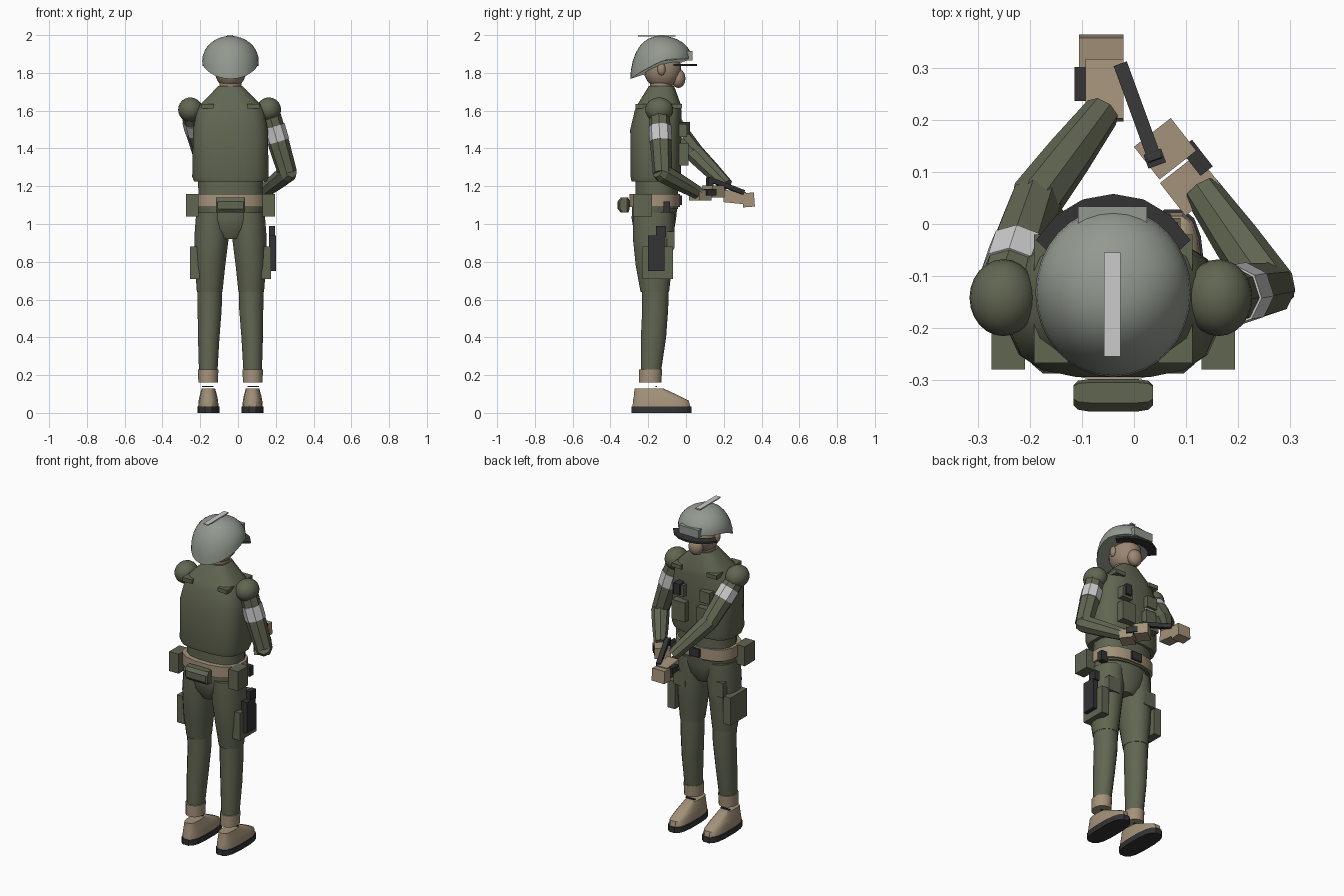
import bpy, bmesh, math
from mathutils import Vector, Matrix

if "Cube" in bpy.data.objects:
    bpy.data.objects.remove(bpy.data.objects["Cube"])

CX = -0.04  # body centre line


def material(name, rgb):
    m = bpy.data.materials.new(name)
    m.diffuse_color = (*rgb, 1)
    m.use_nodes = True
    m.node_tree.nodes["Principled BSDF"].inputs["Base Color"].default_value = m.diffuse_color
    return m


GREEN = material("olive_cloth", (0.12, 0.132, 0.083))
TAN = material("tan_leather", (0.37, 0.29, 0.195))
SKIN = material("skin", (0.33, 0.245, 0.17))
DARK = material("dark_rubber", (0.033, 0.033, 0.035))
WHITE = material("white_band", (0.6, 0.6, 0.6))
GREY = material("helmet_grey", (0.29, 0.32, 0.275))


def finish(bm, name, mat, smooth=None):
    bmesh.ops.recalc_face_normals(bm, faces=bm.faces)
    me = bpy.data.meshes.new(name)
    bm.to_mesh(me)
    bm.free()
    ob = bpy.data.objects.new(name, me)
    bpy.context.collection.objects.link(ob)
    me.materials.append(mat)
    if smooth:
        bpy.ops.object.select_all(action='DESELECT')
        ob.select_set(True)
        bpy.context.view_layer.objects.active = ob
        bpy.ops.object.shade_smooth_by_angle(angle=math.radians(smooth))
    return ob


def skin_rings(bm, rings):
    loops = [[bm.verts.new(p) for p in r] for r in rings]
    n = len(loops[0])
    for a, b in zip(loops, loops[1:]):
        for i in range(n):
            bm.faces.new((a[i], a[(i + 1) % n], b[(i + 1) % n], b[i]))
    bm.faces.new(loops[0])
    bm.faces.new(loops[-1])


def loft(name, mat, rings, n=16, power=1.0, smooth=40):
    """Stack of rounded sections: (z, x, y, half width, half depth)."""
    def pt(r, i):
        a = 2 * math.pi * (i + 0.5) / n
        c, s = math.cos(a), math.sin(a)
        return (r[1] + r[3] * math.copysign(abs(c) ** power, c),
                r[2] + r[4] * math.copysign(abs(s) ** power, s), r[0])
    bm = bmesh.new()
    skin_rings(bm, [[pt(r, i) for i in range(n)] for r in rings])
    return finish(bm, name, mat, smooth)


def limb(name, mat, path, n=8, smooth=None):
    """Faceted tube through (point, radius) pairs."""
    pts = [Vector(p) for p, _ in path]
    rings = []
    for k, (_, rad) in enumerate(path):
        d = (pts[min(k + 1, len(pts) - 1)] - pts[max(k - 1, 0)]).normalized()
        side = d.cross(Vector((0, 1, 0.3))).normalized()
        up = side.cross(d)
        rings.append([pts[k] + rad * (math.cos(2 * math.pi * i / n) * side
                      + math.sin(2 * math.pi * i / n) * up) for i in range(n)])
    bm = bmesh.new()
    skin_rings(bm, rings)
    return finish(bm, name, mat, smooth)


def box(name, mat, x, y, z, rot=None):
    """Box from (min, max) ranges, optionally turned about its centre."""
    bm = bmesh.new()
    bmesh.ops.create_cube(bm, size=1)
    bmesh.ops.scale(bm, vec=(x[1] - x[0], y[1] - y[0], z[1] - z[0]), verts=bm.verts)
    if rot:
        m = Matrix.Rotation(rot[1], 3, 'Z') @ Matrix.Rotation(rot[0], 3, 'X')
        bmesh.ops.transform(bm, matrix=m.to_4x4(), verts=bm.verts)
    bmesh.ops.translate(bm, vec=(sum(x) / 2, sum(y) / 2, sum(z) / 2), verts=bm.verts)
    return finish(bm, name, mat)


def ball(name, mat, c, r, seg=20):
    bm = bmesh.new()
    bmesh.ops.create_uvsphere(bm, u_segments=seg, v_segments=seg // 2, radius=1)
    bmesh.ops.scale(bm, vec=r, verts=bm.verts)
    bmesh.ops.translate(bm, vec=c, verts=bm.verts)
    return finish(bm, name, mat, 60)


# Head and neck
loft("neck", SKIN, [(1.69, CX, -0.13, .06, .06), (1.79, CX, -0.13, .058, .062)])
ball("head", SKIN, (CX, -0.125, 1.82), (.085, .1, .105))
ball("nose_and_mouth", SKIN, (CX, -0.04, 1.77), (.045, .037, .05))
for s in (-1, 1):
    ball("ear", SKIN, (CX + s * .085, -0.13, 1.82), (.014, .022, .034), 10)

# Helmet: half sphere with the rear rim pulled down
bm = bmesh.new()
bmesh.ops.create_uvsphere(bm, u_segments=32, v_segments=16, radius=1)
bmesh.ops.delete(bm, geom=[v for v in bm.verts if v.co.z < -0.01], context='VERTS')
for v in bm.verts:
    x, y, z = v.co
    drop = 0.105 * max(0, 0.25 - y) ** 1.3 / 1.25 ** 1.3 * (1 - z)
    v.co = (CX + .15 * x, -0.132 + .163 * y, 1.873 + .123 * z - drop)
rim = bmesh.ops.holes_fill(bm, edges=[e for e in bm.edges if e.is_boundary], sides=0)
finish(bm, "helmet", GREY, 40)
box("helmet_mount", GREY, (-.108, .025), (.0, .034), (1.865, 1.915))
box("helmet_top_strip", WHITE, (-.058, -.026), (-.255, -.055), (1.993, 2.0))

# Curved dark visor under the helmet front
bm = bmesh.new()
arc = [math.radians(a) for a in range(30, 151, 20)]
outer = [(CX + .172 * math.cos(a), -0.12 + .178 * math.sin(a)) for a in arc]
inner = [(CX + .13 * math.cos(a), -0.13 + .13 * math.sin(a)) for a in arc]
lo = [(bm.verts.new((*o, 1.836)), bm.verts.new((*i, 1.836))) for o, i in zip(outer, inner)]
fs = [bm.faces.new((a[0], b[0], b[1], a[1])) for a, b in zip(lo, lo[1:])]
ext = bmesh.ops.extrude_face_region(bm, geom=fs)
bmesh.ops.translate(bm, vec=(0, 0, .011),
                    verts=[g for g in ext["geom"] if isinstance(g, bmesh.types.BMVert)])
finish(bm, "visor", DARK)

# Torso, vest and belt
loft("shirt_waist", GREEN, [(1.08, CX, -.155, .17, .115), (1.26, CX, -.155, .175, .115)], power=.8)
loft("vest", GREEN, [(1.225, CX, -.16, .195, .13), (1.25, CX, -.16, .205, .135),
                     (1.5, CX, -.16, .2, .137), (1.6, CX, -.148, .18, .125),
                     (1.635, CX, -.142, .16, .115), (1.73, CX, -.13, .065, .068)], power=.65)
loft("belt", TAN, [(1.09, CX, -.165, .19, .135), (1.16, CX, -.165, .19, .135)], power=.8)
box("belt_buckle", DARK, (-.075, -.005), (-.045, -.02), (1.1, 1.15))
loft("hips", GREEN, [(.92, CX, -.17, .07, .085), (.97, CX, -.17, .14, .11),
                     (1.03, CX, -.17, .175, .12), (1.1, CX, -.165, .18, .122)])
loft("rear_roll", GREEN, [(1.06, CX, -.325, .078, .02), (1.08, CX, -.33, .078, .032),
                          (1.12, CX, -.33, .078, .032), (1.14, CX, -.325, .078, .02)],
     n=12, power=.4, smooth=None)

# Vest kit
box("chest_radio", DARK, (.03, .07), (-.04, .02), (1.475, 1.54))
box("chest_patch", WHITE, (-.16, -.1), (-.03, -.012), (1.45, 1.48))
for s in (-1, 1):
    box("chest_pouch", GREEN, (CX + s * .085 - .045, CX + s * .085 + .045), (-.04, .012), (1.31, 1.43))
    box("upper_chest_pouch", GREEN, (CX + s * .09 - .035, CX + s * .09 + .035), (-.04, .004), (1.46, 1.53))
    a = CX + s * .12
    box("shoulder_strap", GREEN, (a - .033, a + .033), (-.268, -.02), (1.612, 1.636))

# Legs, boots and side pouches, one set per side
for s in (-1, 1):
    def X(d):
        return CX + s * d

    def span(a, b):
        return tuple(sorted((X(a), X(b))))
    loft("thigh", GREEN, [(.64, X(.11), -.165, .069, .077), (.78, X(.108), -.17, .082, .098),
                          (.93, X(.1), -.172, .093, .112), (1.06, X(.095), -.172, .088, .112)])
    loft("shin", GREEN, [(.2, X(.118), -.187, .049, .053), (.4, X(.115), -.172, .058, .068),
                         (.55, X(.11), -.163, .065, .07), (.67, X(.11), -.163, .067, .073)])
    loft("boot_cuff", TAN, [(.16, X(.118), -.19, .053, .06), (.23, X(.118), -.187, .055, .062)])
    box("boot_lace", DARK, span(.09, .15), (-.162, -.153), (.136, .143))
    loft("boot", TAN, [(.03, X(.117), -.13, .055, .155), (.065, X(.117), -.133, .052, .15),
                       (.09, X(.117), -.155, .047, .122), (.13, X(.117), -.197, .036, .077)],
         power=.7)
    loft("boot_sole", DARK, [(0, X(.117), -.13, .059, .16), (.034, X(.117), -.13, .059, .16)],
         power=.7)
    box("hip_pouch", GREEN, span(.17, .235), (-.28, -.18), (1.04, 1.16))
    box("thigh_side_pouch", GREEN, span(.165, .215), (-.23, -.07), (.71, .88))
    box("thigh_front_pouch", GREEN, span(.09, .17), (-.1, -.062), (.87, .96))

# Holster on one side
box("holster", DARK, (.165, .2), (-.2, -.115), (.75, .94))
box("holster_grip", DARK, (.165, .195), (-.16, -.105), (.93, .99))
box("belt_clip", DARK, (.12, .165), (-.12, -.085), (1.06, 1.12))

# Arms: one bent sharply, one reaching forward
ARMS = [
    ((.163, -.142, 1.605), (.262, -.125, 1.27), (.13, .065, 1.165)),
    ((-.252, -.142, 1.605), (-.19, .045, 1.375), (-.062, .215, 1.205)),
]
for sh, el, wr in ARMS:
    sh, el, wr = Vector(sh), Vector(el), Vector(wr)
    ball("shoulder", GREEN, sh, (.065, .074, .065), 24)
    limb("upper_arm", GREEN, [(sh, .054), (sh.lerp(el, .55), .057), (el, .051)])
    limb("forearm", GREEN, [(el + (el - wr).normalized() * .03, .04), (el, .052),
                            (el.lerp(wr, .5), .046), (wr, .036)])
    limb("arm_band", WHITE, [(sh.lerp(el, .26), .06), (sh.lerp(el, .5), .06)])

# Gloved hands
turn = math.radians(38)
box("bent_hand", TAN, (.065, .155), (.035, .115), (1.125, 1.18), (0, turn))
box("bent_fingers", TAN, (.015, .105), (.105, .185), (1.14, 1.205), (0, turn))
box("bent_hand_guard", DARK, (.105, .135), (.095, .16), (1.15, 1.185), (0, turn))
box("reaching_hand", TAN, (-.093, -.02), (.2, .315), (1.11, 1.175), (-.1, 0))
box("reaching_fingers", TAN, (-.106, -.02), (.3, .362), (1.09, 1.165), (.08, 0))
box("reaching_hand_guard", DARK, (-.115, -.09), (.237, .303), (1.13, 1.165))

# Dark hand-held bar
box("hand_held_bar", DARK, (-.005, .022), (.108, .317), (1.19, 1.215),
    (math.radians(-20), math.radians(20)))
box("bar_grip", DARK, (.022, .058), (.112, .14), (1.19, 1.245), (0, math.radians(20)))
